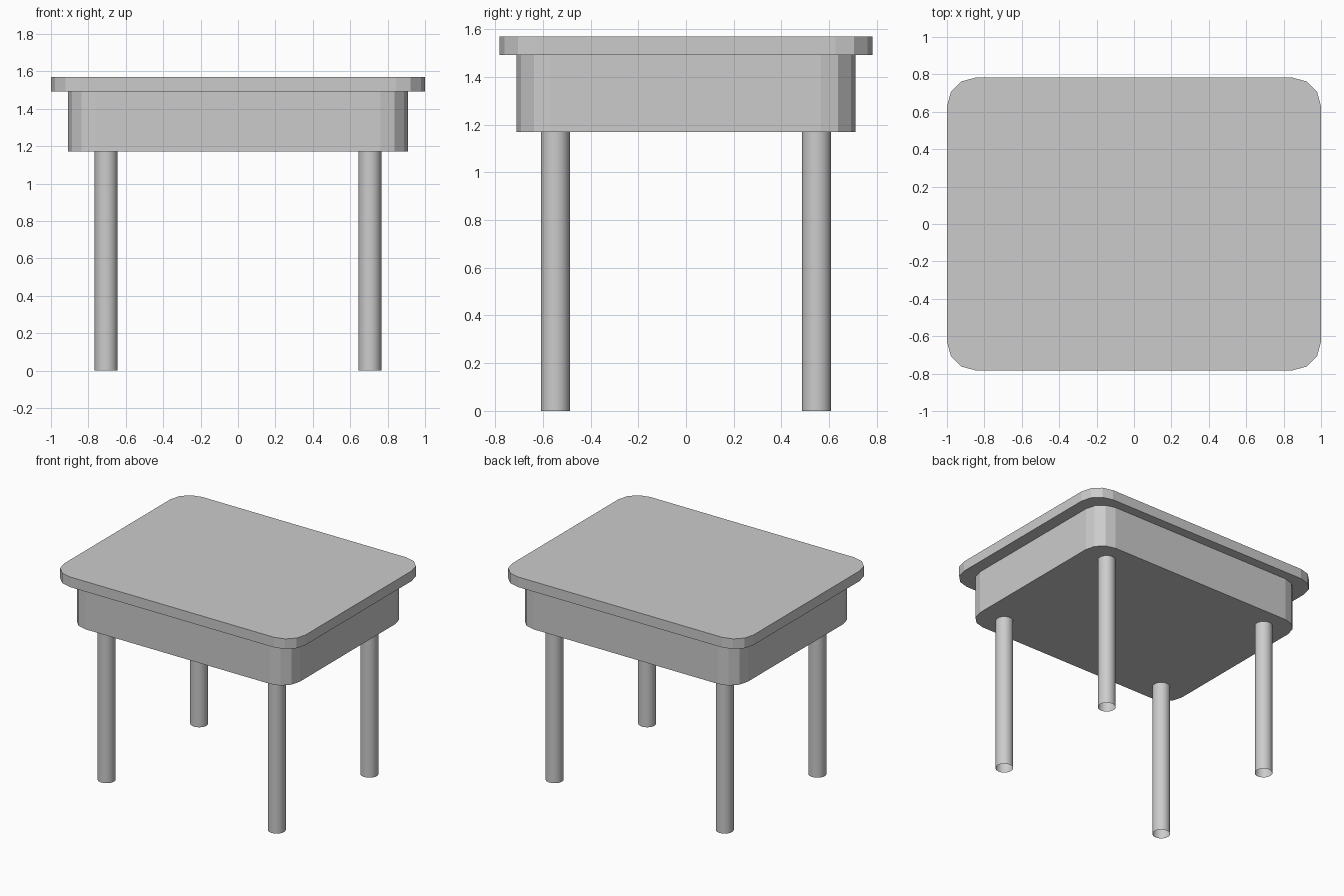
import bpy, bmesh
from math import cos, sin, pi

if "Cube" in bpy.data.objects:
    bpy.data.objects.remove(bpy.data.objects["Cube"])


def finish(bm, name):
    mesh = bpy.data.meshes.new(name)
    bm.to_mesh(mesh)
    bm.free()
    obj = bpy.data.objects.new(name, mesh)
    bpy.context.collection.objects.link(obj)
    return obj


def rounded_slab(name, hx, hy, r, z0, z1, segs=3):
    """Extruded rectangle with faceted round corners."""
    bm = bmesh.new()
    verts = []
    for k, (sx, sy) in enumerate([(1, 1), (-1, 1), (-1, -1), (1, -1)]):
        for i in range(segs + 1):
            a = (k + i / segs) * pi / 2
            verts.append(bm.verts.new((sx * (hx - r) + r * cos(a),
                                       sy * (hy - r) + r * sin(a), z0)))
    face = bm.faces.new(verts)
    ext = bmesh.ops.extrude_face_region(bm, geom=[face], use_keep_orig=True)
    for v in ext["geom"]:
        if isinstance(v, bmesh.types.BMVert):
            v.co.z = z1
    bmesh.ops.recalc_face_normals(bm, faces=bm.faces)
    return finish(bm, name)


def leg(name, x, y, r, height):
    """Open-ended round tube standing on the floor."""
    bm = bmesh.new()
    bmesh.ops.create_cone(bm, cap_ends=False, segments=32,
                          radius1=r, radius2=r, depth=height)
    bmesh.ops.translate(bm, verts=bm.verts, vec=(x, y, height / 2))
    for f in bm.faces:
        f.smooth = True
    return finish(bm, name)


# Table top and the deep box below it
rounded_slab("table_top", 1.0, 0.783, 0.155, 1.493, 1.569)
rounded_slab("apron", 0.908, 0.711, 0.145, 1.17, 1.493)

# Four legs
for side, x in (("left", -0.705), ("right", 0.705)):
    for end, y in (("front", -0.548), ("back", 0.548)):
        leg(f"{end}_{side}_leg", x, y, 0.061, 1.17)
